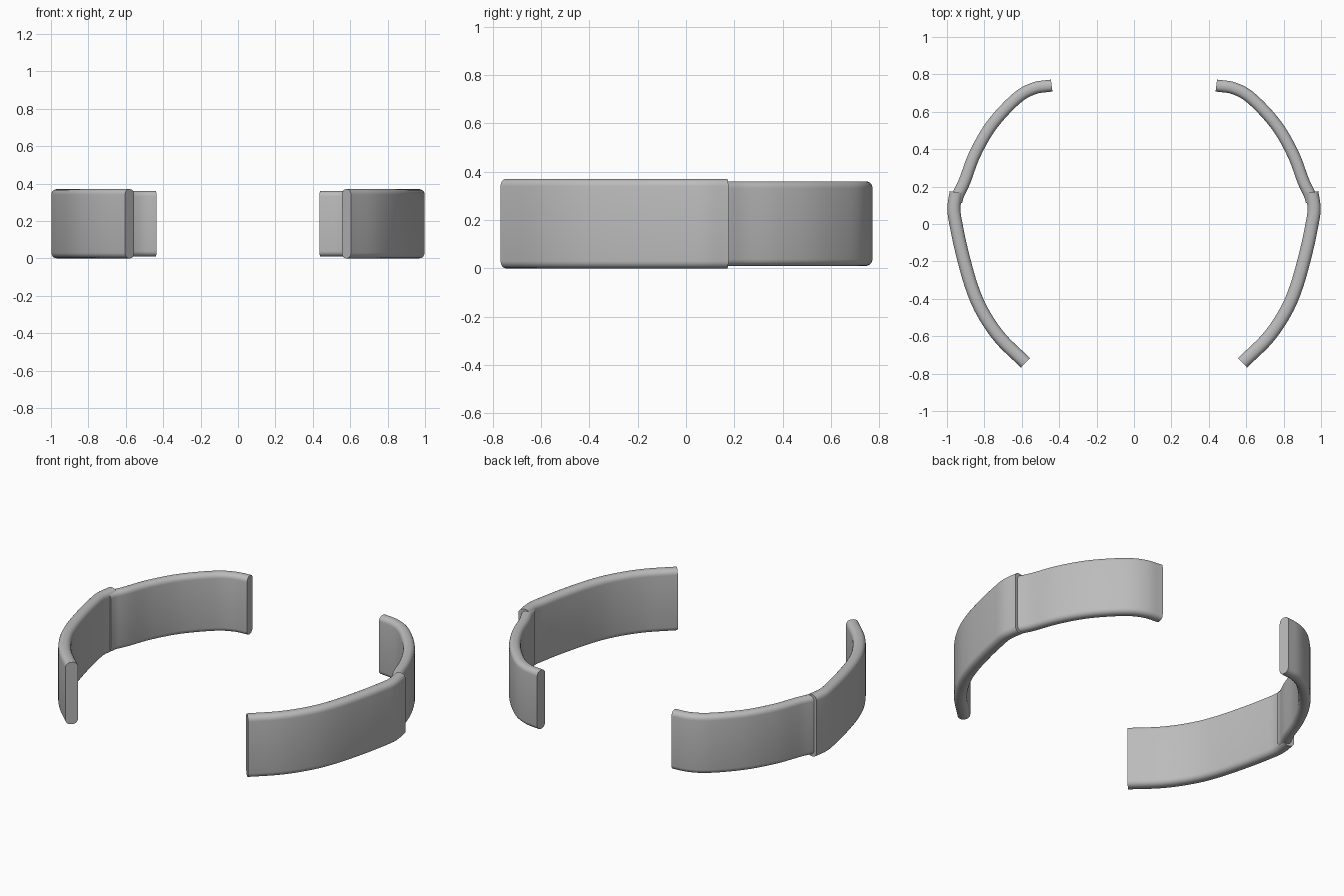
import bpy, bmesh, math
from mathutils import Vector

if "Cube" in bpy.data.objects:
    bpy.data.objects.remove(bpy.data.objects["Cube"])

grey = bpy.data.materials.new("plain_grey")
grey.use_nodes = True
grey.diffuse_color = (0.5, 0.5, 0.5, 1)
grey.node_tree.nodes["Principled BSDF"].inputs["Base Color"].default_value = (0.5, 0.5, 0.5, 1)


def smooth_path(points, steps=6):
    """Pass a Catmull-Rom curve through the points."""
    p = [Vector(q) for q in points]
    p = [2 * p[0] - p[1]] + p + [2 * p[-1] - p[-2]]
    out = []
    for a, b, c, d in zip(p, p[1:], p[2:], p[3:]):
        for i in range(steps):
            t = i / steps
            out.append(0.5 * (2 * b + (c - a) * t + (2 * a - 5 * b + 4 * c - d) * t ** 2
                              + (3 * b - a - 3 * c + d) * t ** 3))
    return out + [p[-2]]


def rounded_section(width, low, high, radius, steps=5):
    """Rounded rectangle as (across, height) pairs."""
    w = width / 2 - radius
    corners = [(w, high - radius), (-w, high - radius), (-w, low + radius), (w, low + radius)]
    return [(x + radius * math.cos(a), z + radius * math.sin(a))
            for k, (x, z) in enumerate(corners)
            for a in [(k + i / steps) * math.pi / 2 for i in range(steps + 1)]]


def band(name, points, section, side):
    """Sweep the section along the path, mirrored by side."""
    path = smooth_path(points)
    bm = bmesh.new()
    rings = []
    for i, p in enumerate(path):
        tangent = (path[min(i + 1, len(path) - 1)] - path[max(i - 1, 0)]).normalized()
        normal = Vector((tangent.y, -tangent.x))
        rings.append([bm.verts.new((side * (p.x + normal.x * s), p.y + normal.y * s, z))
                      for s, z in section])
    n = len(section)
    for a, b in zip(rings, rings[1:]):
        for k in range(n):
            bm.faces.new((a[k], a[(k + 1) % n], b[(k + 1) % n], b[k]))
    bm.faces.new(rings[0])
    bm.faces.new(rings[-1])
    bmesh.ops.recalc_face_normals(bm, faces=bm.faces[:])
    mesh = bpy.data.meshes.new(name)
    bm.to_mesh(mesh)
    bm.free()
    mesh.materials.append(grey)
    obj = bpy.data.objects.new(name, mesh)
    bpy.context.collection.objects.link(obj)
    bpy.ops.object.select_all(action="DESELECT")
    obj.select_set(True)
    bpy.context.view_layer.objects.active = obj
    bpy.ops.object.shade_smooth_by_angle(angle=math.radians(40))


# Centre lines seen from above, for the left side
front_path = [(0.58, -0.742), (0.715, -0.61), (0.81, -0.47), (0.87, -0.33),
              (0.92, -0.15), (0.95, -0.01), (0.963, 0.08), (0.951, 0.17)]
back_path = [(0.44, 0.74), (0.535, 0.725), (0.63, 0.67), (0.76, 0.53),
             (0.85, 0.375), (0.905, 0.23), (0.938, 0.16), (0.95, 0.12)]

front_section = rounded_section(0.07, 0, 0.37, 0.03)
back_section = rounded_section(0.064, 0.01, 0.36, 0.028)

for side_name, side in (("left", 1), ("right", -1)):
    band("front_band_" + side_name, front_path, front_section, side)
    band("back_band_" + side_name, back_path, back_section, side)
